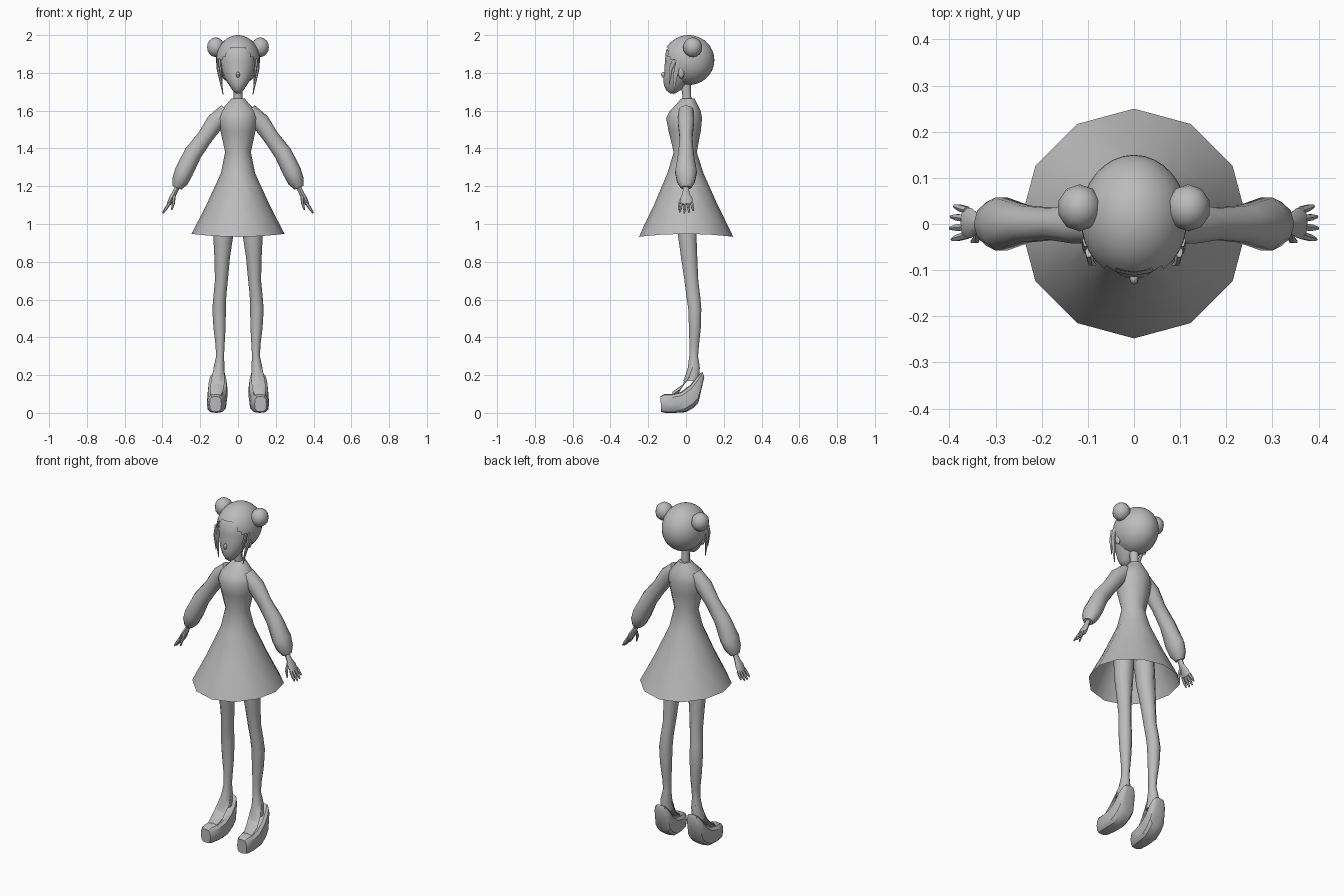
import bpy, bmesh, math
from mathutils import Vector as V

grey = bpy.data.materials.new("soft_grey")
grey.diffuse_color = (0.5, 0.5, 0.5, 1)


def finish(name, bm, mirror=False, angle=50):
    bmesh.ops.recalc_face_normals(bm, faces=bm.faces)
    me = bpy.data.meshes.new(name)
    bm.to_mesh(me)
    bm.free()
    ob = bpy.data.objects.new(name, me)
    bpy.context.collection.objects.link(ob)
    me.materials.append(grey)
    if mirror:
        ob.modifiers.new("mirror", 'MIRROR')
    bpy.ops.object.select_all(action='DESELECT')
    ob.select_set(True)
    bpy.context.view_layer.objects.active = ob
    bpy.ops.object.shade_smooth_by_angle(angle=math.radians(angle))
    return ob


def loft(name, rings, n=10, power=1.0, caps=(True, True), mirror=False, angle=50):
    """Skin over rings given as (centre, u axis, v axis)."""
    bm = bmesh.new()
    loops = []
    for c, u, v in rings:
        loop = []
        for i in range(n):
            a = 2 * math.pi * i / n
            s, t = math.cos(a), math.sin(a)
            s = math.copysign(abs(s) ** power, s)
            t = math.copysign(abs(t) ** power, t)
            loop.append(bm.verts.new(V(c) + V(u) * s + V(v) * t))
        loops.append(loop)
    for p, q in zip(loops, loops[1:]):
        for i in range(n):
            j = (i + 1) % n
            bm.faces.new((p[i], p[j], q[j], q[i]))
    if caps[0]:
        bm.faces.new(loops[0])
    if caps[1]:
        bm.faces.new(loops[-1])
    return finish(name, bm, mirror, angle)


def level(rows):
    """Horizontal rings from (x, z, half width, front y, back y)."""
    return [((x, (f + b) / 2, z), (w, 0, 0), (0, (b - f) / 2, 0)) for x, z, w, f, b in rows]


def tube(rows):
    """Rings square to a path from (x, y, z, in-plane radius, depth radius)."""
    pts = [V(r[:3]) for r in rows]
    out = []
    for i, r in enumerate(rows):
        t = (pts[min(i + 1, len(pts) - 1)] - pts[max(i - 1, 0)]).normalized()
        u = V((0, 1, 0)).cross(t).normalized()
        out.append((pts[i], u * r[3], t.cross(u) * r[4]))
    return out


def ball(name, centre, radii, seg=12, rows=8, mirror=False):
    bm = bmesh.new()
    bmesh.ops.create_uvsphere(bm, u_segments=seg, v_segments=rows, radius=1)
    for v in bm.verts:
        v.co = V(centre) + V((v.co.x * radii[0], v.co.y * radii[1], v.co.z * radii[2]))
    return finish(name, bm, mirror)


# Dress: collar, bodice and open twelve-sided skirt
dress = loft("dress", level([
    (0, 1.665, .035, -.025, .045), (0, 1.635, .06, -.05, .06),
    (0, 1.60, .092, -.085, .077), (0, 1.56, .105, -.105, .085),
    (0, 1.49, .092, -.092, .078), (0, 1.38, .068, -.065, .057),
    (0, 1.27, .09, -.098, .092), (0, 1.10, .168, -.17, .168),
    (0, .975, .232, -.23, .23), (0, .932, .247, -.248, .25)]), n=12, caps=(True, False))
for v in dress.data.vertices:
    if v.co.z < .94:
        v.co.z += .016 * (v.co.x / .247) ** 2

# Puffed sleeves
loft("sleeve", tube([
    (.06, .0, 1.60, .04, .04), (.12, .0, 1.54, .048, .045),
    (.175, .0, 1.46, .042, .036), (.238, .0, 1.375, .047, .042),
    (.287, .0, 1.275, .049, .06), (.308, .0, 1.225, .043, .05),
    (.323, .0, 1.192, .025, .028)]), mirror=True)

# Hands with four fingers and a thumb
loft("hand", tube([
    (.317, .0, 1.205, .014, .015), (.335, .0, 1.165, .013, .018),
    (.352, .002, 1.135, .014, .032), (.366, .002, 1.105, .011, .034)]), n=8, mirror=True)
for i, length in enumerate((.9, 1.0, .95, .75)):
    y = -.024 + .018 * i
    tip = V((.036, (y - .002) * .4, -.055)) * length
    base = V((.362, y, 1.112))
    mid, end = base + tip * .6, base + tip
    loft("finger_%d" % (i + 1), tube([
        (*base, .009, .009), (*mid, .008, .008), (*end, .004, .004)]), n=6, mirror=True)
loft("thumb", tube([
    (.338, -.012, 1.15, .009, .010), (.342, -.034, 1.11, .008, .009),
    (.351, -.038, 1.075, .004, .004)]), n=6, mirror=True)

# Legs
loft("leg", level([
    (.07, 1.08, .055, -.06, .06), (.078, .94, .053, -.045, .058),
    (.084, .82, .041, -.028, .062), (.088, .70, .034, -.010, .067),
    (.096, .62, .034, .0, .077), (.1, .55, .036, .010, .083),
    (.098, .45, .032, .014, .080), (.095, .36, .024, .017, .070),
    (.095, .30, .021, .016, .065), (.1, .24, .029, .008, .075),
    (.104, .17, .035, -.015, .070)]), mirror=True)

# Instep running into the shoe
loft("foot", [((.1, .04, .25), (.026, 0, 0), (0, .03, .012)),
              ((.105, .01, .18), (.036, 0, 0), (0, .026, .026)),
              ((.112, -.03, .125), (.036, 0, 0), (0, .012, .026)),
              ((.116, -.075, .095), (.028, 0, 0), (0, .005, .018))], n=10, mirror=True)

# Platform shoes: sections as x, half width, top y and z, bottom y and z
shoe = []
for x, w, ty, tz, by, bz in [
        (.119, .031, -.135, .088, -.132, .006), (.118, .041, -.115, .100, -.112, 0),
        (.115, .050, -.070, .100, -.060, 0), (.112, .052, -.025, .112, .0, .004),
        (.109, .053, .025, .150, .040, .027), (.107, .052, .055, .190, .066, .055),
        (.106, .044, .078, .212, .083, .130), (.105, .028, .088, .217, .097, .190)]:
    shoe.append(((x, (ty + by) / 2, (tz + bz) / 2), (w, 0, 0), (0, (ty - by) / 2, (tz - bz) / 2)))
loft("shoe", shoe, n=12, power=.65, mirror=True, angle=35)

# Neck and face
loft("neck", level([(0, 1.64, .026, -.018, .032), (0, 1.69, .023, -.02, .026),
                    (0, 1.78, .025, -.035, .025)]), n=8)
loft("face", level([
    (0, 1.692, .012, -.085, -.055), (0, 1.708, .029, -.105, -.03),
    (0, 1.735, .047, -.117, .0), (0, 1.77, .070, -.120, .04),
    (0, 1.81, .086, -.114, .06), (0, 1.86, .095, -.112, .07),
    (0, 1.92, .088, -.106, .06), (0, 1.965, .05, -.06, .04)]), n=16)
ball("nose", (0, -.118, 1.79), (.010, .014, .016), 8, 6)
ball("ear", (.092, -.025, 1.805), (.012, .018, .035), 8, 6, True)

# Hair shell with an arched opening around the face
bm = bmesh.new()
bmesh.ops.create_uvsphere(bm, u_segments=32, v_segments=24, radius=1)
for v in bm.verts:
    v.co = V((v.co.x * .116, .014 + v.co.y * .136, 1.868 + v.co.z * .132))
hidden = []
for f in bm.faces:
    c = f.calc_center_median()
    if c.y < -.035 and c.z < 1.935 - 9 * c.x ** 2:
        hidden.append(f)
bmesh.ops.delete(bm, geom=hidden, context='FACES')
finish("hair", bm)

# Hair buns
ball("hair_bun", (.118, .035, 1.936), (.048, .051, .052), 10, 8, True)

# Loose locks beside the face
loft("long_lock", tube([
    (.104, -.035, 1.87, .008, .016), (.104, -.05, 1.82, .009, .015),
    (.092, -.06, 1.76, .007, .011), (.079, -.068, 1.685, .002, .002)]), n=6, mirror=True)
loft("short_lock", tube([
    (.098, -.06, 1.87, .008, .014), (.094, -.082, 1.82, .007, .010),
    (.083, -.088, 1.74, .002, .002)]), n=6, mirror=True)
